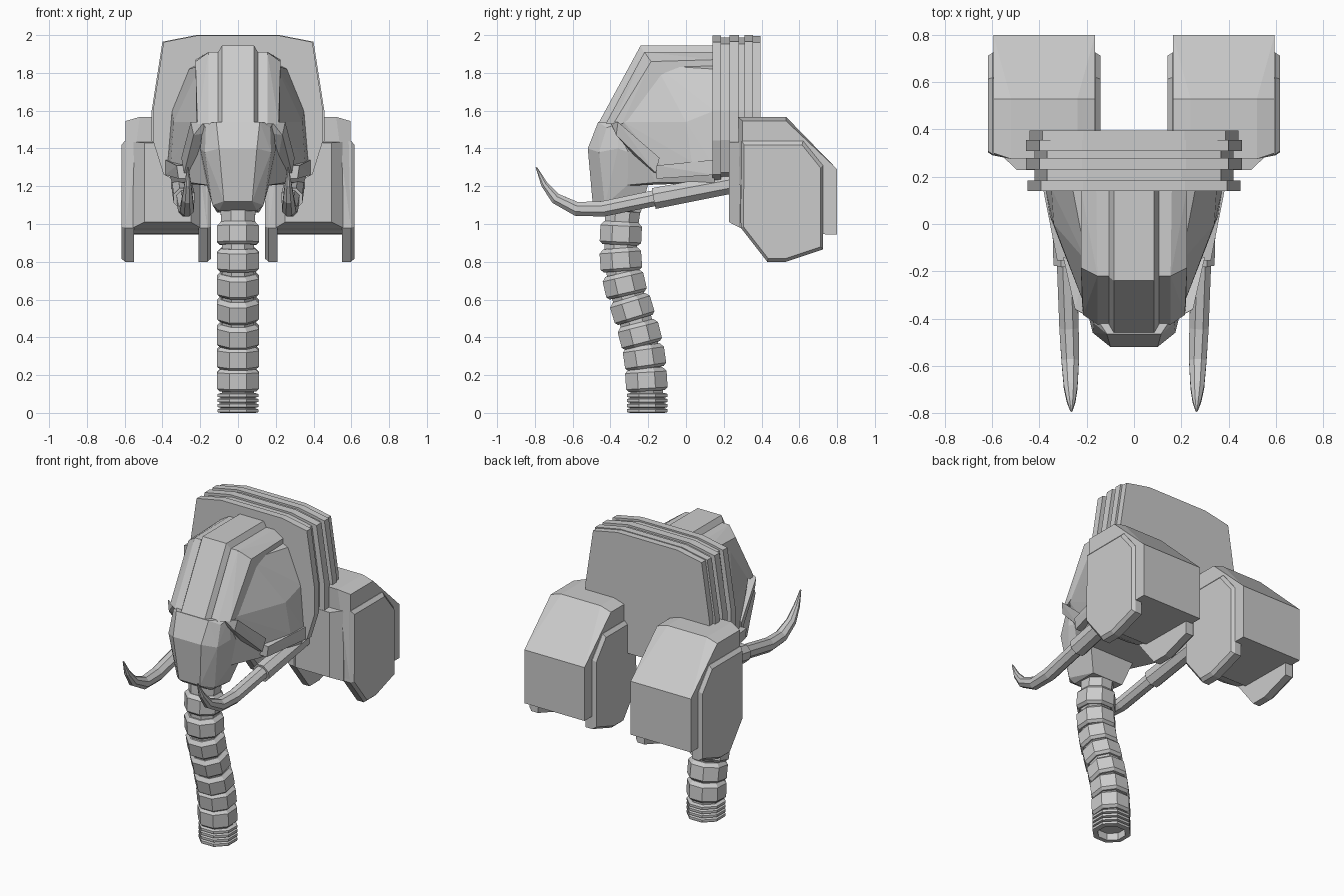
import bpy, bmesh, math
from mathutils import Vector

if "Cube" in bpy.data.objects:
    bpy.data.objects.remove(bpy.data.objects["Cube"])

grey = bpy.data.materials.new("plain_grey")
grey.use_nodes = True
grey.diffuse_color = (0.6, 0.6, 0.6, 1)
grey.node_tree.nodes["Principled BSDF"].inputs["Base Color"].default_value = (0.6, 0.6, 0.6, 1)


def finish(name, bm):
    bmesh.ops.recalc_face_normals(bm, faces=bm.faces)
    mesh = bpy.data.meshes.new(name)
    bm.to_mesh(mesh)
    bm.free()
    mesh.materials.append(grey)
    obj = bpy.data.objects.new(name, mesh)
    bpy.context.collection.objects.link(obj)
    return obj


def hull(name, points):
    """Faceted convex solid around the points."""
    bm = bmesh.new()
    for p in points:
        bm.verts.new(p)
    res = bmesh.ops.convex_hull(bm, input=bm.verts[:])
    loose = [g for g in res["geom_interior"] + res["geom_unused"] if isinstance(g, bmesh.types.BMVert)]
    bmesh.ops.delete(bm, geom=list(set(loose)), context="VERTS")
    bmesh.ops.dissolve_limit(bm, angle_limit=math.radians(1), verts=bm.verts[:], edges=bm.edges[:])
    return finish(name, bm)


def flip(points):
    return [(-x, y, z) for x, y, z in points]


def symmetric(name, points):
    return hull(name, points + flip(points))


def pair(name, points):
    hull("left_" + name, points)
    hull("right_" + name, flip(points))


def slab(profile, x, inset=0.0):
    """Side profile placed at x, pulled toward its middle by inset."""
    cy = sum(p[0] for p in profile) / len(profile)
    cz = sum(p[1] for p in profile) / len(profile)
    k = 1 - inset
    return [(x, cy + (y - cy) * k, cz + (z - cz) * k) for y, z in profile]


def sweep(name, path, radii, sides=8, tangents=None):
    """Capped faceted tube along a path."""
    bm = bmesh.new()
    path = [Vector(p) for p in path]
    rings = []
    for i, c in enumerate(path):
        t = tangents[i] if tangents else path[min(i + 1, len(path) - 1)] - path[max(i - 1, 0)]
        t = Vector(t).normalized()
        u = (Vector((1, 0, 0)) - t * t.x).normalized()
        v = t.cross(u)
        ring = []
        for k in range(sides):
            a = (k + 0.5) * math.tau / sides
            r = radii[i] / math.cos(math.pi / sides)
            ring.append(bm.verts.new(c + u * (r * math.cos(a)) + v * (r * math.sin(a))))
        rings.append(ring)
    for a, b in zip(rings, rings[1:]):
        for k in range(sides):
            n = (k + 1) % sides
            bm.faces.new((a[k], a[n], b[n], b[k]))
    bm.faces.new(rings[0])
    bm.faces.new(rings[-1])
    return finish(name, bm)


def sweep_pair(name, path, radii, sides=8):
    sweep("left_" + name, path, radii, sides)
    sweep("right_" + name, flip(path), radii, sides)


# Layered neck collar, alternating wide and narrow plates
collar = [(0.22, 2.0), (0.40, 1.965), (0.457, 1.6), (0.457, 1.44), (0.40, 1.26), (0.34, 1.23)]
bands = [0.14, 0.185, 0.23, 0.28, 0.31, 0.355, 0.395]
scales = [0.985, 0.92, 1, 0.92, 1, 0.97]
for y0, y1, s in zip(bands, bands[1:], scales):
    zs = 1 - (1 - s) * 0.4
    symmetric("collar_plate", [(x * s, y, 1.62 + (z - 1.62) * zs) for x, z in collar for y in (y0, y1)])

# Cheek body of the head
symmetric("head_body", [
    (0.20, 0.15, 1.85), (0.26, 0.15, 1.82), (0.35, 0.15, 1.60), (0.375, 0.15, 1.30), (0.35, 0.15, 1.22),
    (0.20, -0.16, 1.84), (0.34, 0.0, 1.54), (0.355, 0.03, 1.33), (0.215, -0.33, 1.54),
    (0.29, -0.13, 1.31), (0.26, -0.16, 1.22), (0.16, -0.38, 1.50), (0.12, -0.38, 1.20)])

# Skull shell over the cheeks, with a raised centre ridge
symmetric("skull_shell", [
    (0.16, 0.15, 1.91), (0.225, 0.15, 1.87), (0.225, 0.15, 1.83),
    (0.155, -0.22, 1.91), (0.225, -0.185, 1.86), (0.225, -0.15, 1.83),
    (0.155, -0.425, 1.53), (0.215, -0.385, 1.53), (0.22, -0.34, 1.53)])
symmetric("skull_ridge", [
    (0.085, 0.15, 1.945), (0.105, 0.15, 1.91), (0.085, -0.24, 1.945), (0.105, -0.225, 1.91),
    (0.085, -0.46, 1.54), (0.105, -0.43, 1.53), (0.085, -0.45, 1.45), (0.085, 0.15, 1.85)])

# Muzzle plate where the trunk starts
symmetric("muzzle", [
    (0.115, -0.465, 1.54), (0.17, -0.42, 1.51), (0.185, -0.36, 1.53),
    (0.10, -0.52, 1.40), (0.175, -0.46, 1.38), (0.20, -0.17, 1.33), (0.20, -0.36, 1.40),
    (0.075, -0.495, 1.12), (0.135, -0.43, 1.10), (0.145, -0.22, 1.18), (0.11, -0.24, 1.06), (0.10, -0.42, 1.07)])

# Raised rims: eye guard and jaw line
pair("eye_guard", [
    (0.18, -0.40, 1.54), (0.25, -0.36, 1.54), (0.18, -0.37, 1.48), (0.235, -0.37, 1.47),
    (0.20, -0.17, 1.34), (0.30, -0.14, 1.35), (0.20, -0.20, 1.28), (0.285, -0.16, 1.27)])
pair("jaw_rim", [(x + dx, y, z) for x, y, z in
                 ((0.30, -0.155, 1.31), (0.29, -0.155, 1.24), (0.36, 0.15, 1.34), (0.36, 0.15, 1.26))
                 for dx in (-0.06, 0.025)])

# Tusks and their sockets
sweep_pair("tusk_socket", [(0.30, 0.25, 1.215), (0.285, -0.17, 1.135)], [0.052, 0.056])
sweep_pair("tusk", [(0.285, -0.15, 1.14), (0.275, -0.44, 1.08), (0.27, -0.58, 1.08),
                    (0.268, -0.69, 1.135), (0.266, -0.75, 1.21), (0.265, -0.792, 1.30)],
           [0.042, 0.041, 0.037, 0.029, 0.018, 0.004])

# Trunk: slim core with chamfered segments around it
centres = [(0, -0.345, 0.95), (0, -0.345, 0.81), (0, -0.325, 0.68), (0, -0.285, 0.55),
           (0, -0.245, 0.415), (0, -0.22, 0.295), (0, -0.21, 0.175)]
route = [Vector(c) for c in [(0, -0.33, 1.12)] + centres + [(0, -0.205, 0.05)]]
sweep("trunk_core", route, [0.095] + [0.086] * (len(route) - 1))
for i in range(1, len(route) - 1):
    t = (route[i + 1] - route[i - 1]).normalized()
    steps = [-0.062, -0.04, 0.045, 0.06]
    sweep("trunk_segment", [route[i] + t * s for s in steps], [0.09, 0.11, 0.11, 0.095], tangents=[t] * 4)

# Ringed hollow trunk tip
levels, widths = [], []
for k in range(4):
    z = 0.105 - k * 0.027
    levels += [z, z - 0.005, z - 0.02, z - 0.024]
    widths += [0.092, 0.108, 0.108, 0.092]
levels += [0.0, 0.0, 0.045]
widths += [0.105, 0.078, 0.078]
sweep("trunk_tip", [(0, -0.205, z) for z in levels], widths, tangents=[(0, 0, -1)] * len(levels))

# Ear pods: main box, front block and two chamfered end plates each
box = [(0.30, 1.545), (0.53, 1.545), (0.80, 1.29), (0.80, 0.945), (0.36, 0.95), (0.29, 1.0)]
crown = [(0.275, 1.567), (0.53, 1.567), (0.80, 1.29)]
plate = [(0.295, 1.44), (0.62, 1.44), (0.725, 1.31), (0.725, 0.865),
         (0.53, 0.80), (0.43, 0.80), (0.29, 0.98)]
pair("ear_pod", slab(box, 0.165) + slab(box, 0.595) + slab(crown, 0.24) + slab(crown, 0.52))
block = [(0.285, 1.435), (0.285, 0.98), (0.40, 1.435), (0.40, 0.95)]
pair("ear_front_block", slab(block, 0.20) + slab(block, 0.555)
     + [(x, 0.228, z) for x in (0.25, 0.495) for z in (1.43, 1.01)])
pair("ear_outer_plate", slab(plate, 0.55) + slab(plate, 0.598) + slab(plate, 0.618, 0.06))
pair("ear_inner_plate", slab(plate, 0.21) + slab(plate, 0.162) + slab(plate, 0.142, 0.06))
